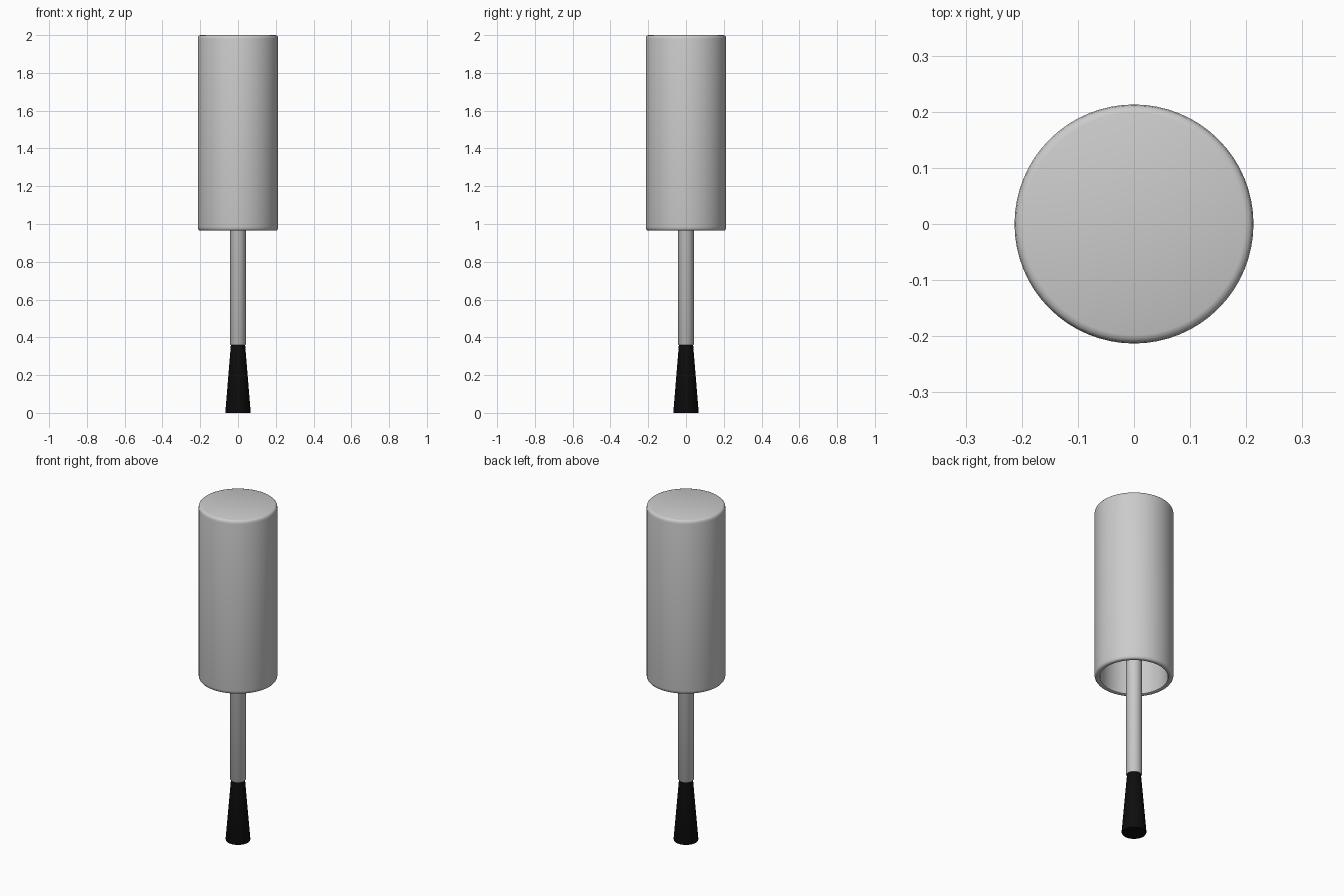
import bpy, bmesh, math

if "Cube" in bpy.data.objects:
    bpy.data.objects.remove(bpy.data.objects["Cube"])

def lathe(name, profile, sides=64, angle=40, color=None):
    """Revolve an (r, z) profile about z; r = 0 points close to a pole."""
    bm = bmesh.new()
    vs = [bm.verts.new((r, 0, z)) for r, z in profile]
    es = [bm.edges.new(p) for p in zip(vs, vs[1:])]
    bmesh.ops.spin(bm, geom=vs + es, cent=(0, 0, 0), axis=(0, 0, 1),
                   angle=2 * math.pi, steps=sides, use_duplicate=False)
    bmesh.ops.remove_doubles(bm, verts=bm.verts, dist=1e-5)
    bmesh.ops.recalc_face_normals(bm, faces=bm.faces)
    me = bpy.data.meshes.new(name)
    bm.to_mesh(me)
    bm.free()
    ob = bpy.data.objects.new(name, me)
    bpy.context.collection.objects.link(ob)
    bpy.ops.object.select_all(action='DESELECT')
    ob.select_set(True)
    bpy.context.view_layer.objects.active = ob
    bpy.ops.object.shade_smooth_by_angle(angle=math.radians(angle))
    if color:
        mat = bpy.data.materials.new(name + "_material")
        mat.diffuse_color = color
        mat.use_nodes = True
        mat.node_tree.nodes["Principled BSDF"].inputs["Base Color"].default_value = mat.diffuse_color
        me.materials.append(mat)
    return ob

# Hollow cap with softly rounded rims
lathe("cap", [(0, 2.0), (0.198, 2.0), (0.206, 1.997), (0.211, 1.991), (0.213, 1.98),
              (0.213, 0.985), (0.211, 0.974), (0.206, 0.967), (0.200, 0.965),
              (0.190, 0.965), (0.184, 0.968), (0.182, 0.975),
              (0.182, 1.95), (0.175, 1.96), (0, 1.96)])

# Stem running up into the cap
lathe("stem", [(0, 0.36), (0.040, 0.36), (0.043, 0.364), (0.043, 1.96), (0, 1.96)], 32)

# Flared black bristles
lathe("brush", [(0, 0.37), (0.037, 0.37), (0.067, 0.005), (0.065, 0), (0, 0)], 32,
      color=(0.004, 0.004, 0.004, 1))
